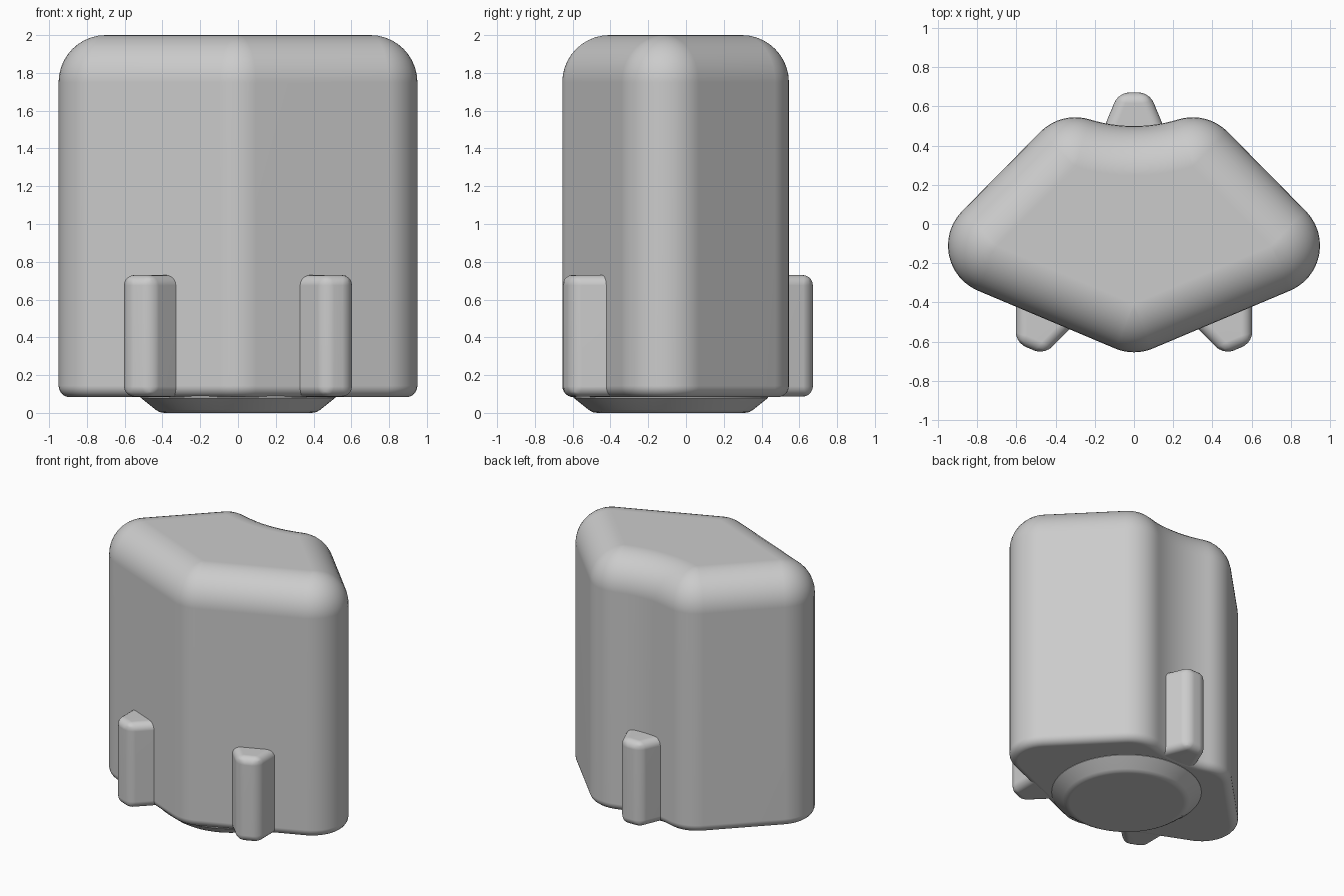
import bpy
import bmesh
from math import sin, cos, pi, radians, atan2, hypot
from mathutils import Matrix, Vector

cube = bpy.data.objects.get("Cube")
if cube:
    bpy.data.objects.remove(cube, do_unlink=True)

grey = bpy.data.materials.new("plain grey")
grey.use_nodes = True
COLOUR = (0.6, 0.6, 0.6, 1)
grey.diffuse_color = COLOUR
grey.node_tree.nodes["Principled BSDF"].inputs["Base Color"].default_value = COLOUR


def make(name, bm):
    """Turn a bmesh into a smooth-shaded object."""
    bmesh.ops.remove_doubles(bm, verts=bm.verts, dist=0.0005)
    bmesh.ops.recalc_face_normals(bm, faces=bm.faces)
    mesh = bpy.data.meshes.new(name)
    bm.to_mesh(mesh)
    bm.free()
    mesh.materials.append(grey)
    obj = bpy.data.objects.new(name, mesh)
    bpy.context.collection.objects.link(obj)
    bpy.ops.object.select_all(action="DESELECT")
    obj.select_set(True)
    bpy.context.view_layer.objects.active = obj
    bpy.ops.object.shade_smooth_by_angle(angle=radians(40))
    obj.modifiers.new("weighted normals", "WEIGHTED_NORMAL").keep_sharp = True
    return obj


def loft(rings):
    """Skin a stack of equal rings and cap both ends."""
    bm = bmesh.new()
    loops = [[bm.verts.new(p) for p in ring] for ring in rings]
    count = len(loops[0])
    for low, high in zip(loops, loops[1:]):
        for i in range(count):
            j = (i + 1) % count
            bm.faces.new((low[i], low[j], high[j], high[i]))
    bm.faces.new(loops[0][::-1])
    bm.faces.new(loops[-1])
    return bm


def arc(cx, cy, radius, start, end, steps=10):
    return [(cx + radius * cos(start + (end - start) * i / steps),
             cy + radius * sin(start + (end - start) * i / steps))
            for i in range(steps + 1)]


# Body: five rounded corners, with a shallow hollow in the back
ROUND = 0.25
HOLLOW = 0.77
FRONT, SIDE, BACK = (0, -0.405), (0.7, -0.11), (0.3, 0.295)
hollow_y = 0.5 + HOLLOW
tilt = atan2(BACK[0], hollow_y - BACK[1])


def outline(inset, z):
    r = max(ROUND - inset, 0.001)
    half = arc(*FRONT, r, -pi / 2, radians(-67.5), 5)
    half += arc(*SIDE, r, radians(-67.5), pi / 4, 12)
    half += arc(*BACK, r, pi / 4, pi / 2 + tilt)
    half += arc(0, hollow_y, HOLLOW + inset, tilt - pi / 2, -pi / 2, 8)[1:]
    mirrored = [(-x, y) for x, y in half[-2:0:-1]]
    return [(x, y, z) for x, y in half + mirrored]


BOTTOM, TOP, LOWER_ROUND = 0.083, 2.0, 0.06
rings = []
for i in range(7):
    a = pi / 2 * i / 6
    rings.append(outline(LOWER_ROUND * (1 - sin(a)), BOTTOM + LOWER_ROUND * (1 - cos(a))))
for i in range(11):
    a = pi / 2 * i / 10
    rings.append(outline(ROUND * (1 - cos(a)), TOP - ROUND * (1 - sin(a))))
make("body", loft(rings))

# Round base plug with a sloping rim
profile = [(0.39, 0), (0.415, 0.004), (0.435, 0.016), (0.515, 0.08), (0.515, 0.12)]
make("base_plug", loft([[(x, y, z) for x, y in arc(0, -0.08, r, 0, 2 * pi, 64)[:-1]]
                        for r, z in profile]))


# Three tapered upright ribs with rounded outer edges
def rib(name, x, y, turn):
    place = Matrix.Translation((x, y, 0)) @ Matrix.Rotation(turn, 4, "Z")
    section = [(-0.187, -0.09), (0.187, -0.09), (0.079, 0.172), (-0.079, 0.172)]
    bm = loft([[place @ Vector((u, v, z)) for u, v in section] for z in (0.086, 0.73)])
    inverse = place.inverted()
    edges = [e for e in bm.edges if any((inverse @ v.co).y > 0 for v in e.verts)]
    bmesh.ops.bevel(bm, geom=edges, offset=0.055, offset_type="OFFSET", segments=5,
                    profile=0.5, affect="EDGES", clamp_overlap=True)
    make(name, bm)


rib("back_rib", 0, 0.5, 0)
for name, side in (("front_left_rib", 1), ("front_right_rib", -1)):
    rib(name, side * 0.465, -0.478, pi + side * radians(22.5))
